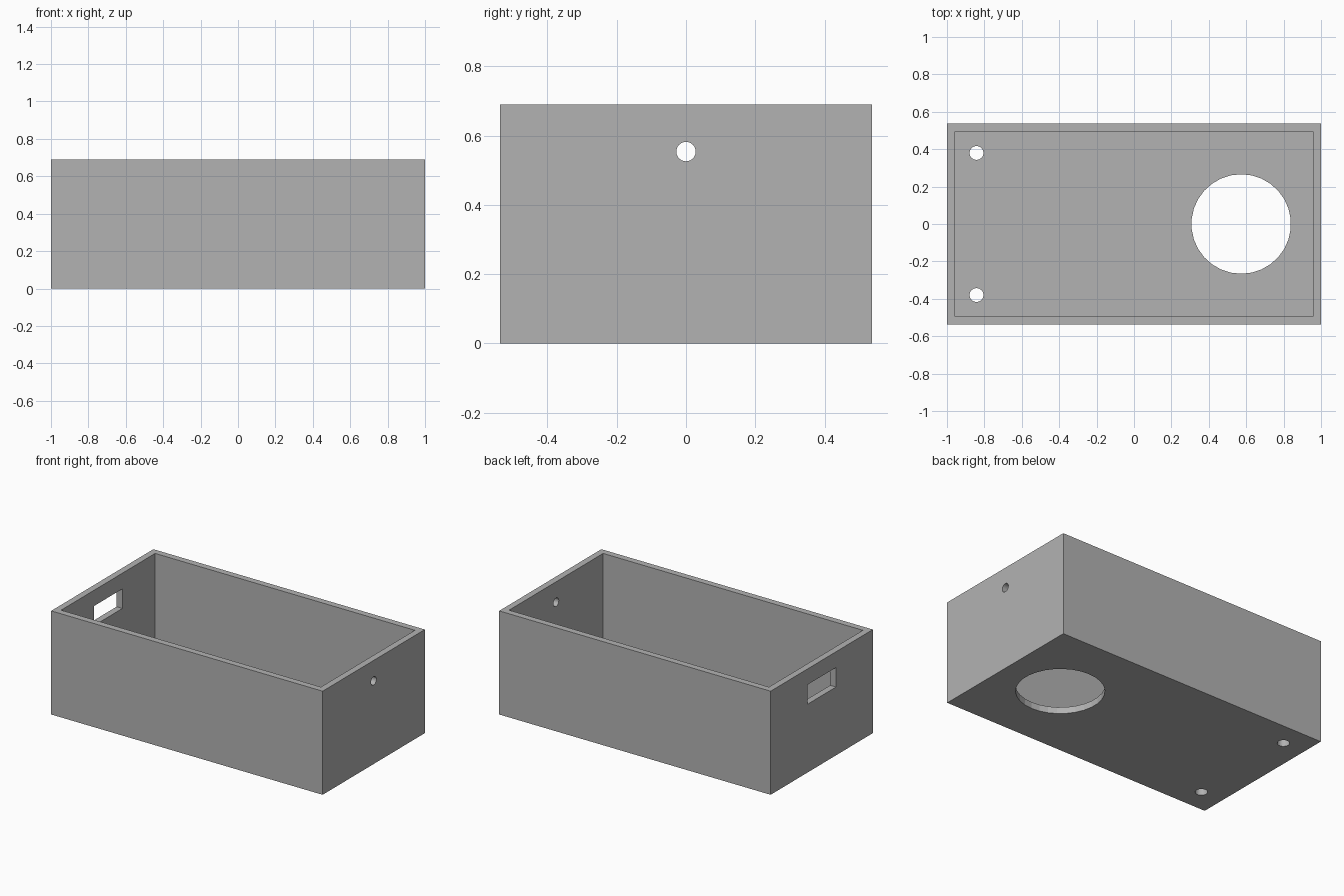
import bpy
import math

if "Cube" in bpy.data.objects:
    bpy.data.objects.remove(bpy.data.objects["Cube"], do_unlink=True)

LENGTH, WIDTH, HEIGHT, WALL = 2.0, 1.075, 0.69, 0.043

grey = bpy.data.materials.new("plain grey")
grey.use_nodes = True
colour = (0.45, 0.45, 0.45, 1)
grey.diffuse_color = colour
grey.node_tree.nodes["Principled BSDF"].inputs["Base Color"].default_value = colour


def box(name, size, location):
    bpy.ops.mesh.primitive_cube_add(size=1, location=location)
    obj = bpy.context.object
    obj.name = name
    obj.scale = size
    bpy.ops.object.transform_apply(location=False, rotation=False, scale=True)
    obj.data.materials.append(grey)
    return obj


def drill(name, radius, location, sides=32, rotation=(0, 0, 0)):
    bpy.ops.mesh.primitive_cylinder_add(
        vertices=sides, radius=radius, depth=4 * WALL,
        location=location, rotation=rotation)
    obj = bpy.context.object
    obj.name = name
    obj.data.materials.append(grey)
    return obj


# Solid block that becomes the open tray
tray = box("open_box", (LENGTH, WIDTH, HEIGHT), (0, 0, HEIGHT / 2))

# Hollow interior, open at the top
cutters = [box("interior_cutter",
               (LENGTH - 2 * WALL, WIDTH - 2 * WALL, HEIGHT),
               (0, 0, HEIGHT / 2 + WALL))]

# Rectangular window in one end wall, round cable hole in the other
cutters.append(box("window_cutter", (4 * WALL, 0.30, 0.13),
                   (-LENGTH / 2 + WALL / 2, 0, 0.52)))
cutters.append(drill("cable_hole_cutter", 0.028,
                     (LENGTH / 2 - WALL / 2, 0, 0.554),
                     rotation=(0, math.pi / 2, 0)))

# Large floor opening and a pair of screw holes
cutters.append(drill("floor_opening_cutter", 0.266, (0.573, 0, WALL / 2), 30))
for side in (-1, 1):
    cutters.append(drill("screw_hole_cutter", 0.037,
                         (-0.842, side * 0.38, WALL / 2)))

# Cut everything out of the block
for cutter in cutters:
    mod = tray.modifiers.new(cutter.name, "BOOLEAN")
    mod.operation = "DIFFERENCE"
    mod.solver = "EXACT"
    mod.object = cutter
bpy.context.view_layer.objects.active = tray
for mod in list(tray.modifiers):
    bpy.ops.object.modifier_apply(modifier=mod.name)
for cutter in cutters:
    bpy.data.objects.remove(cutter, do_unlink=True)
